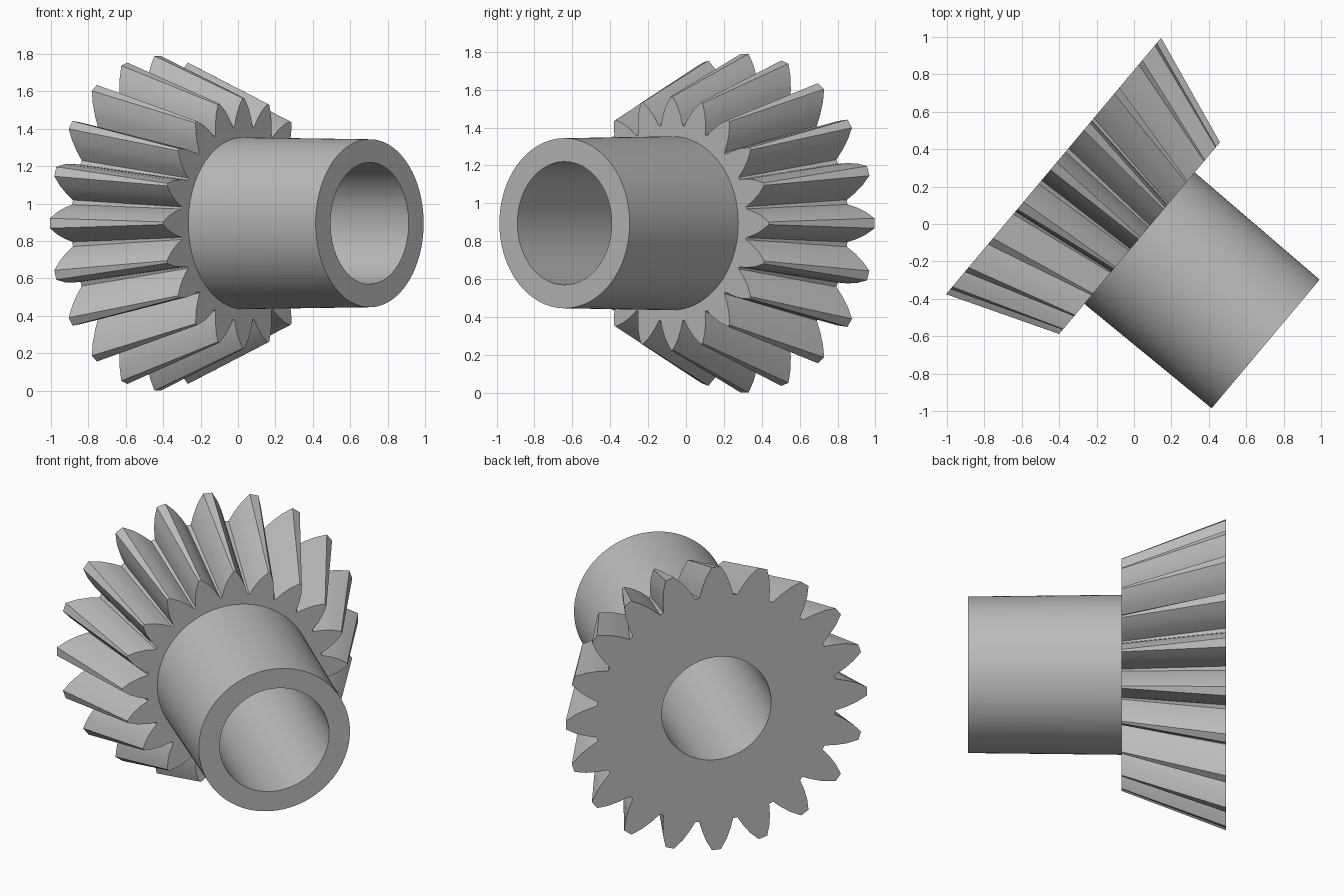
import bpy, bmesh
from math import radians, sin, cos
from mathutils import Vector

cube = bpy.data.objects.get("Cube")
if cube:
    bpy.data.objects.remove(cube, do_unlink=True)

TEETH, STEPS = 20, 8
PITCH = 360 / TEETH
TILT = radians(40)
AXIS = Vector((cos(TILT), -sin(TILT), 0))
SIDE = Vector((sin(TILT), cos(TILT), 0))
UP = Vector((0, 0, 1))
CENTRE = Vector((-0.43, 0.31, 0.895))      # middle of the wide end
FACE, END = 0.60, 1.48                     # distances along the shaft axis
BORE, HUB_BASE, HUB_END = 0.325, 0.459, 0.449

steel = bpy.data.materials.new("grey steel")
steel.use_nodes = True
colour = (0.5, 0.5, 0.5, 1)
steel.diffuse_color = colour
steel.node_tree.nodes["Principled BSDF"].inputs["Base Color"].default_value = colour


def place(distance, radius, degrees):
    a = radians(degrees)
    return CENTRE + AXIS * distance + (SIDE * cos(a) + UP * sin(a)) * radius


def circle(distance, radius):
    return [place(distance, radius, t * PITCH + ((k + 0.5) / STEPS - 0.5) * PITCH)
            for t in range(TEETH) for k in range(STEPS)]


def toothed(distance, flank):
    """Outline from one flank, listed root to tip as (radius, half angle)."""
    tooth = [(r, -a) for r, a in flank] + [(r, a) for r, a in reversed(flank)]
    return [place(distance, r, t * PITCH + a) for t in range(TEETH) for r, a in tooth]


def loft(name, rings):
    """Skin consecutive rings with quads."""
    bm = bmesh.new()
    loops = [[bm.verts.new(p) for p in ring] for ring in rings]
    for low, high in zip(loops, loops[1:]):
        for i in range(len(low)):
            j = (i + 1) % len(low)
            bm.faces.new((low[i], low[j], high[j], high[i]))
    mesh = bpy.data.meshes.new(name)
    bm.to_mesh(mesh)
    bm.free()
    mesh.materials.append(steel)
    obj = bpy.data.objects.new(name, mesh)
    bpy.context.collection.objects.link(obj)
    bpy.ops.object.select_all(action='DESELECT')
    obj.select_set(True)
    bpy.context.view_layer.objects.active = obj
    bpy.ops.object.shade_smooth_by_angle(angle=radians(25))
    return obj


# Bevelled tooth ring: wide back face, tapering teeth, narrow front face
wide = [(0.715, 8.0), (0.775, 6.2), (0.835, 4.2), (0.895, 1.7)]
narrow = [(0.52, 8.4), (0.57, 6.2), (0.62, 3.7), (0.669, 0.6)]
loft("bevel_gear_head", [circle(0, BORE), toothed(0, wide),
                         toothed(FACE, narrow), circle(FACE, HUB_BASE)])

# Hub sleeve with the bore running through the whole length
loft("hub_sleeve", [circle(FACE, HUB_BASE), circle(END, HUB_END),
                    circle(END, BORE), circle(0, BORE)])
